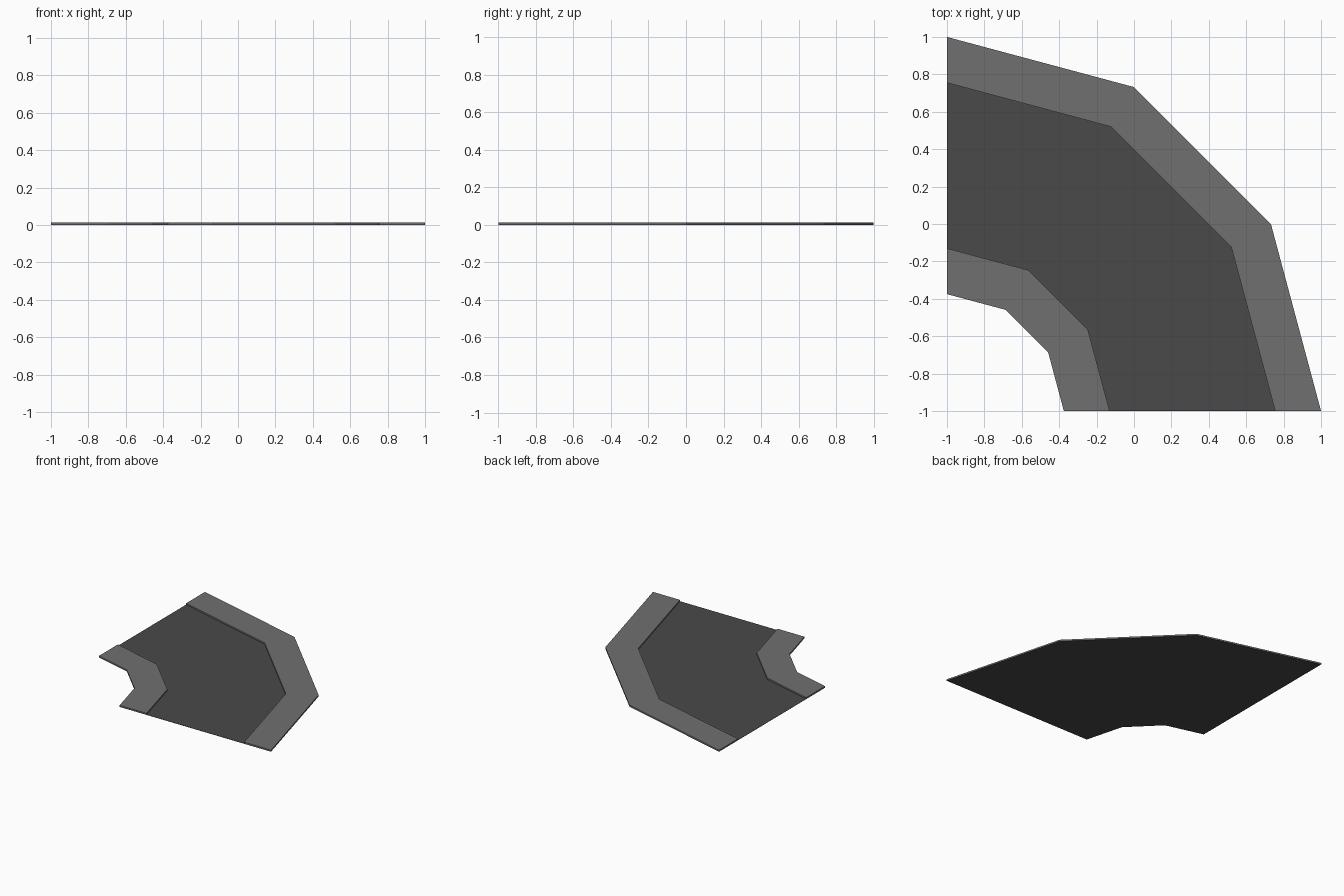
import bpy, bmesh, math

if "Cube" in bpy.data.objects:
    bpy.data.objects.remove(bpy.data.objects["Cube"])

SEGMENTS = 3          # facets in the quarter turn
CENTRE = (-1.0, -1.0) # pivot of the bend


def material(name, grey):
    m = bpy.data.materials.new(name)
    m.diffuse_color = (grey, grey, grey, 1)
    m.use_nodes = True
    m.node_tree.nodes["Principled BSDF"].inputs["Base Color"].default_value = m.diffuse_color
    return m


def bend(name, r_in, r_out, z0, z1, mat):
    """Closed quarter ring with a rectangular cross-section."""
    bm = bmesh.new()
    rings = []
    for i in range(SEGMENTS + 1):
        a = math.pi / 2 * i / SEGMENTS
        c, s = math.cos(a), math.sin(a)
        profile = [(r_in, z0), (r_out, z0), (r_out, z1), (r_in, z1)]
        rings.append([bm.verts.new((CENTRE[0] + r * c, CENTRE[1] + r * s, z))
                      for r, z in profile])
    for a, b in zip(rings, rings[1:]):
        for k in range(4):
            n = (k + 1) % 4
            bm.faces.new((a[k], a[n], b[n], b[k]))
    bm.faces.new(rings[0])
    bm.faces.new(rings[-1])
    bmesh.ops.recalc_face_normals(bm, faces=bm.faces)
    mesh = bpy.data.meshes.new(name)
    bm.to_mesh(mesh)
    bm.free()
    mesh.materials.append(mat)
    ob = bpy.data.objects.new(name, mesh)
    bpy.context.collection.objects.link(ob)


asphalt = material("dark asphalt", 0.067)
paving = material("grey paving", 0.162)

# Road bed runs under the pavements, which sit on top as raised kerbs
bend("road", 0.625, 2.0, 0.0, 0.002, asphalt)
bend("inner_pavement", 0.625, 0.87, 0.002, 0.013, paving)
bend("outer_pavement", 1.755, 2.0, 0.002, 0.013, paving)
